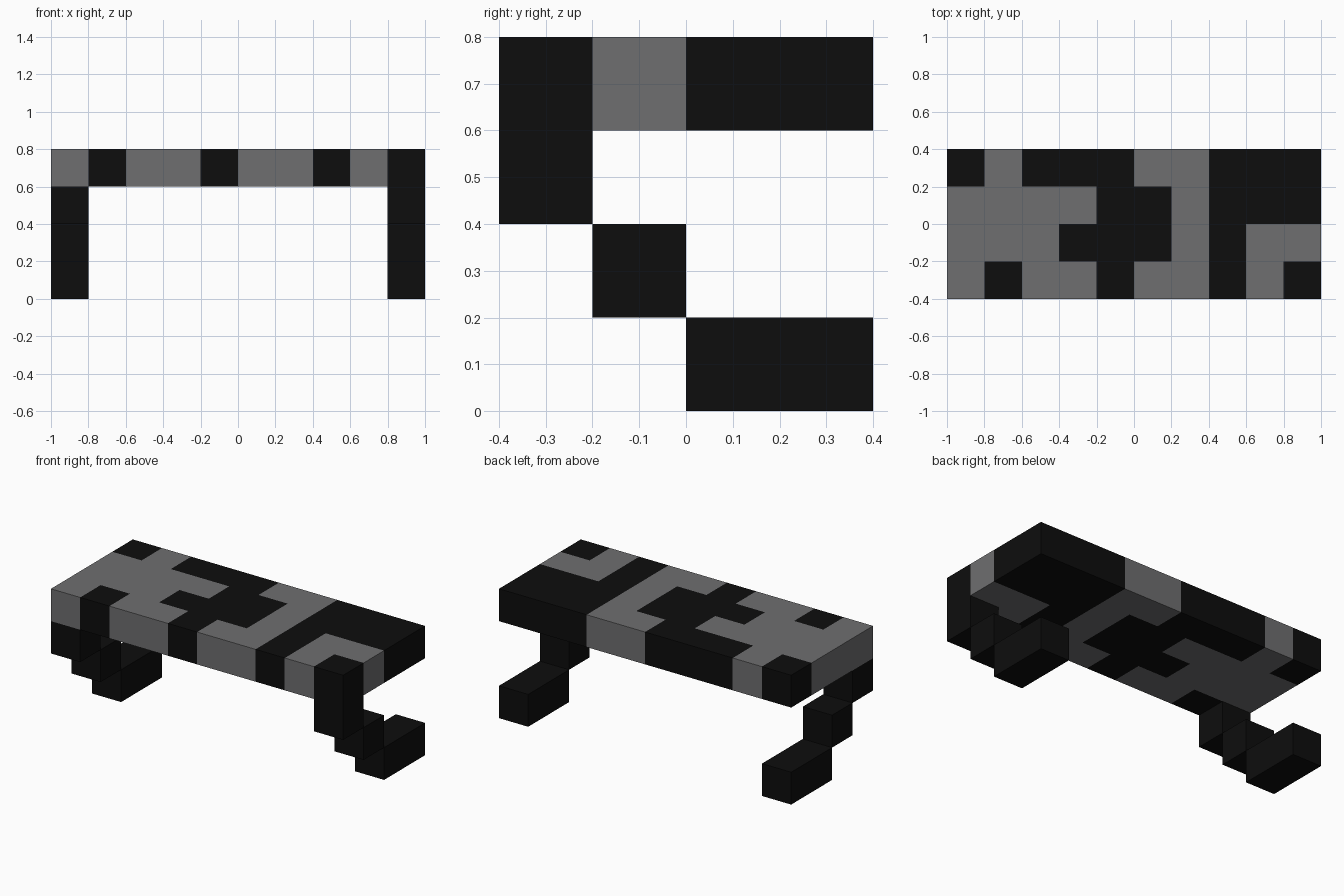
import bpy
import bmesh
import math
from mathutils import Vector, Matrix

if "Cube" in bpy.data.objects:
    bpy.data.objects.remove(bpy.data.objects["Cube"])

CELL = 0.2
# Patchwork of the top slab, first row at the front (-y), g = grey, b = black
PATCHES = ["gbggbggbgb", "gggbbbgbgg", "ggggbbgbbb", "bgbbbggbbb"]


def material(name, rgb):
    m = bpy.data.materials.new(name)
    m.diffuse_color = (*rgb, 1)
    m.use_nodes = True
    m.node_tree.nodes["Principled BSDF"].inputs["Base Color"].default_value = m.diffuse_color
    return m


black = material("black", (0.004, 0.004, 0.004))
grey = material("grey", (0.158, 0.158, 0.162))


def make_object(name, bm, mats):
    bmesh.ops.recalc_face_normals(bm, faces=bm.faces)
    mesh = bpy.data.meshes.new(name)
    bm.to_mesh(mesh)
    bm.free()
    for m in mats:
        mesh.materials.append(m)
    obj = bpy.data.objects.new(name, mesh)
    bpy.context.collection.objects.link(obj)
    return obj


def add_box(bm, lo, hi):
    lo, hi = Vector(lo), Vector(hi)
    bmesh.ops.create_cube(bm, size=1, matrix=Matrix.Translation((lo + hi) / 2)
                          @ Matrix.Diagonal((*(hi - lo), 1)))


# Patchwork slab: one box cut along the cell grid, coloured by cell
bm = bmesh.new()
add_box(bm, (-1, -0.4, 0.6), (1, 0.4, 0.8))
cuts = [((-1 + CELL * i, 0, 0), (1, 0, 0)) for i in range(1, 10)]
cuts += [((0, -0.4 + CELL * i, 0), (0, 1, 0)) for i in range(1, 4)]
for co, no in cuts:
    bmesh.ops.bisect_plane(bm, geom=bm.verts[:] + bm.edges[:] + bm.faces[:],
                           plane_co=co, plane_no=no)
bm.normal_update()
for f in bm.faces:
    p = f.calc_center_median() - f.normal * CELL / 2
    col = math.floor((p.x + 1) / CELL)
    row = math.floor((p.y + 0.4) / CELL)
    f.material_index = 1 if PATCHES[row][col] == "g" else 0
make_object("patchwork_slab", bm, [black, grey])

# Stepped legs: blocks touching edge to edge, ending in a long foot
for name, x in (("left_leg", -1), ("right_leg", 0.8)):
    bm = bmesh.new()
    for y0, y1, z0 in ((-0.4, -0.2, 0.4), (-0.2, 0, 0.2), (0, 0.4, 0)):
        add_box(bm, (x, y0, z0), (x + CELL, y1, z0 + CELL))
    make_object(name, bm, [black])
